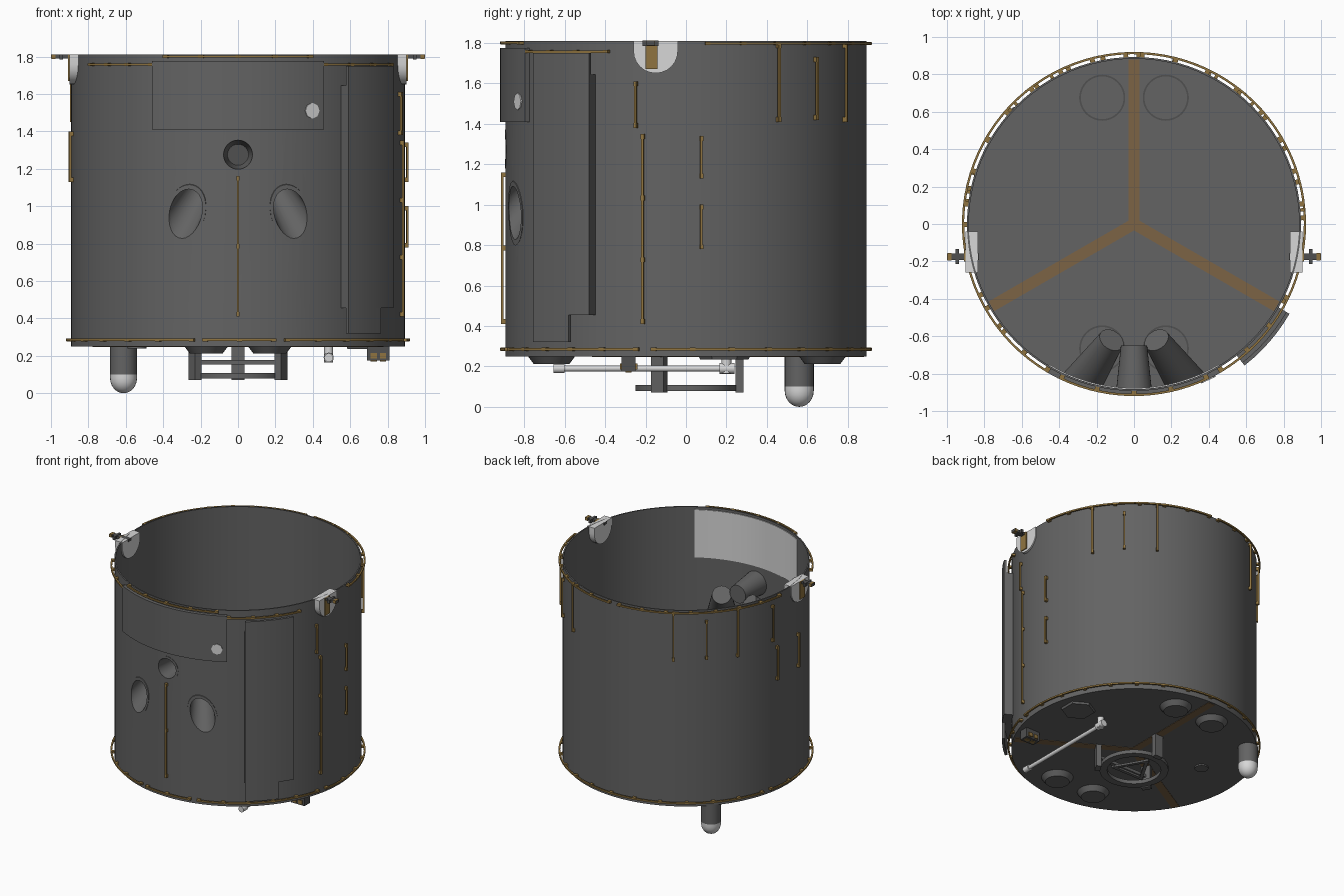
import bpy, bmesh, math
from mathutils import Vector, Matrix

if "Cube" in bpy.data.objects:
    bpy.data.objects.remove(bpy.data.objects["Cube"])

def mat(name, c):
    m = bpy.data.materials.new(name)
    m.diffuse_color = (*c, 1)
    m.use_nodes = True
    m.node_tree.nodes["Principled BSDF"].inputs["Base Color"].default_value = m.diffuse_color
    return m

GREY = mat("hull grey", (0.125, 0.125, 0.125))
DARK = mat("dark grey", (0.08, 0.08, 0.08))
WHITE = mat("white", (0.68, 0.68, 0.68))
GOLD = mat("gold", (0.28, 0.175, 0.05))
BROWN = mat("brown stripe", (0.2, 0.125, 0.06))
R = 0.893          # hull radius
rad = math.radians

def finish(name, bm, m):
    bmesh.ops.recalc_face_normals(bm, faces=bm.faces)
    me = bpy.data.meshes.new(name)
    bm.to_mesh(me)
    bm.free()
    me.materials.append(m)
    ob = bpy.data.objects.new(name, me)
    bpy.context.collection.objects.link(ob)
    return ob

def cone(name, p0, p1, r0, r1, m, seg=32):
    p0, p1 = Vector(p0), Vector(p1)
    d = p1 - p0
    bm = bmesh.new()
    bmesh.ops.create_cone(bm, cap_ends=True, segments=seg, radius1=r0, radius2=r1, depth=d.length,
                          matrix=Matrix.Translation((p0 + p1) / 2) @ d.to_track_quat('Z', 'Y').to_matrix().to_4x4())
    return finish(name, bm, m)

def box(name, x, y, z, m, rot=0):
    """Box from three (min, max) ranges, then turned about the z axis."""
    bm = bmesh.new()
    bmesh.ops.create_cube(bm, size=1)
    for v in bm.verts:
        v.co = [sum(r) / 2 + c * (r[1] - r[0]) for r, c in zip((x, y, z), v.co)]
    bm.transform(Matrix.Rotation(rad(rot), 4, 'Z'))
    return finish(name, bm, m)

def arc(name, r0, r1, a0, a1, z0, z1, m):
    """Curved slab; angles in degrees, a full turn makes a closed ring."""
    full = a1 - a0 >= 360
    n = max(2, round((a1 - a0) / 3.75))
    bm = bmesh.new()
    rows = []
    for i in range(n if full else n + 1):
        a = rad(a0 + (a1 - a0) * i / n)
        rows.append([bm.verts.new((r * math.cos(a), r * math.sin(a), z))
                     for r, z in ((r0, z0), (r1, z0), (r1, z1), (r0, z1))])
    for i in range(n):
        p, q = rows[i], rows[(i + 1) % len(rows)]
        for k in range(4):
            bm.faces.new((p[k], q[k], q[(k + 1) % 4], p[(k + 1) % 4]))
    if not full:
        bm.faces.new(rows[0])
        bm.faces.new(rows[-1])
    return finish(name, bm, m)

def boolean(ob, other, op):
    md = ob.modifiers.new("cut", 'BOOLEAN')
    md.object, md.operation, md.solver = other, op, 'EXACT'
    dg = bpy.context.evaluated_depsgraph_get()
    me = bpy.data.meshes.new_from_object(ob.evaluated_get(dg))
    ob.modifiers.clear()
    ob.data = me

def remove(ob):
    bpy.data.objects.remove(ob, do_unlink=True)

# Hull wall, floor and floor stripes
wall = arc("hull_wall", R - 0.01, R, 0, 360, 0.25, 1.81, GREY)
cone("floor", (0, 0, 0.25), (0, 0, 0.265), R - 0.005, R - 0.005, GREY, 96)
for a in (90, 210, 330):
    box("floor_stripe", (0, 0.88), (-0.03, 0.03), (0.247, 0.268), BROWN, a)

# Three thruster nozzles sunk in the front wall
trim = cone("trim", (0, 0, 0.1), (0, 0, 2), R + 0.003, R + 0.003, GREY, 96)
nozzles = [((0, -0.96, 1.275), (0, -0.65, 1.275), 0.103, 0.07)]
for s in (-1, 1):
    mouth, d = Vector((s * 0.275, -0.845, 0.98)), Vector((-s * 0.155, 0.225, 0.27))
    nozzles.append((mouth - d * 0.6, mouth + d, 0.131, 0.07))
for p0, p1, r0, r1 in nozzles:
    p0, p1 = Vector(p0), Vector(p1)
    d = (p1 - p0).normalized()
    tube = cone("nozzle", p0, p1, r0, r1, GREY)
    bore = cone("bore", p0 - d * 0.02, p1 - d * 0.05, r0 - 0.016, r1 - 0.014, GREY)
    boolean(tube, trim, 'INTERSECT')
    boolean(tube, bore, 'DIFFERENCE')
    boolean(wall, bore, 'DIFFERENCE')
    cone("nozzle_throat", p1 - d * 0.055, p1 - d * 0.045, r1 - 0.016, r1 - 0.016, DARK)
    remove(bore)
remove(trim)

# Front panel with white marker and pale inner lining
arc("front_panel", R - 0.005, 0.92, -120, -60, 1.41, 1.775, GREY)
arc("panel_lining", R - 0.016, R - 0.009, -121, -59, 1.41, 1.79, WHITE)
a = rad(-64.5)
cone("panel_marker", (0.91 * math.cos(a), 0.91 * math.sin(a), 1.51),
     (0.925 * math.cos(a), 0.925 * math.sin(a), 1.51), 0.042, 0.042, WHITE, 8)

# Tall equipment cover on the front right
arc("cover_body", R - 0.005, 0.945, -52, -30, 0.455, 1.645, GREY)
arc("cover_plate", 0.94, 0.96, -52, -30, 0.455, 1.75, GREY)
arc("cover_plate_lower", 0.94, 0.96, -52, -37.2, 0.32, 0.455, GREY)

# Ring handrails: start angle, end angle, height
rings = [(-116, -64, 1.8), (-151, -120, 1.757), (-60, -25, 1.757), (6, 88, 1.797), (92, 174, 1.797),
         (-74, -15, 0.285), (-11, 163, 0.285), (167, 255, 0.285), (258, 283, 0.285)]
for a0, a1, z in rings:
    arc("ring_rail", 0.908, 0.92, a0, a1, z - 0.006, z + 0.006, GOLD)
    n = max(2, round((a1 - a0) / 12))
    for i in range(n + 1):
        box("rail_bracket", (R - 0.005, 0.918), (-0.013, 0.013), (z - 0.008, z + 0.008), GOLD,
            a0 + 0.8 + (a1 - a0 - 1.6) * i / n)

# Upright handrails: angle, bottom, top
rails = [(-90, 0.41, 1.16), (-16, 1.38, 1.61), (-13.7, 0.41, 1.35), (4.8, 1.13, 1.34), (4.8, 0.78, 1.0),
         (169, 1.45, 1.74), (172, 1.13, 1.4), (189, 1.13, 1.4)]
for a0 in (30.5, 149.5, 60.8, 119.2):
    rails.append((a0, 1.41, 1.8))
for a0 in (45.5, 134.5):
    rails.append((a0, 1.42, 1.73))
for a0, z0, z1 in rails:
    box("upright_rail", (0.903, 0.915), (-0.006, 0.006), (z0, z1), GOLD, a0)
    n = max(1, round((z1 - z0) / 0.3))
    for i in range(n + 1):
        z = z0 + 0.012 + (z1 - z0 - 0.024) * i / n
        box("rail_bracket", (R - 0.005, 0.913), (-0.009, 0.009), (z - 0.012, z + 0.012), GOLD, a0)

# Side mounts: pale rounded cup, gold strap, pin with cross bar
for s in (-1, 1):
    bm = bmesh.new()
    pts = [(-0.15 + 0.11 * math.cos(rad(t)), 1.76 + 0.11 * math.sin(rad(t))) for t in range(180, 361, 15)]
    pts = [(-0.26, 1.81)] + pts + [(-0.04, 1.81)]
    f = bm.faces.new([bm.verts.new((s * 0.835, y, z)) for y, z in pts])
    ext = bmesh.ops.extrude_face_region(bm, geom=[f])
    for v in ext["geom"]:
        if isinstance(v, bmesh.types.BMVert):
            v.co.x = s * 0.9
    finish("side_cup", bm, WHITE)

    def span(a, b):
        return tuple(sorted((s * a, s * b)))
    box("cup_strap", span(0.895, 0.908), (-0.2, -0.14), (1.67, 1.81), GOLD)
    box("mount_pin", span(0.83, 1.0), (-0.193, -0.157), (1.79, 1.81), DARK)
    box("pin_cross", span(0.935, 0.955), (-0.215, -0.135), (1.785, 1.812), DARK)
    box("pin_tip", span(0.975, 0.998), (-0.196, -0.154), (1.788, 1.812), GOLD)

# Pads under the floor, with outline rings inside
for x in (-0.17, 0.17):
    for y in (-0.665, 0.675):
        cone("floor_pad", (x, y, 0.212), (x, y, 0.255), 0.088, 0.12, GREY)
        ring = arc("pad_outline", 0.114, 0.123, 0, 360, 0.262, 0.27, DARK)
        ring.location = (x, y, 0)

# Rounded antenna pod, pale at the tip
prof = [(0.072 * math.sin(rad(t)), 0.08 - 0.08 * math.cos(rad(t))) for t in range(15, 91, 15)]
prof += [(0.072, 0.1), (0.072, 0.255)]
bm = bmesh.new()
tip = bm.verts.new((0, 0, 0))
loops = [[bm.verts.new((r * math.cos(k * math.pi / 12), r * math.sin(k * math.pi / 12), z))
          for k in range(24)] for r, z in prof]
for k in range(24):
    j = (k + 1) % 24
    bm.faces.new((tip, loops[0][j], loops[0][k]))
    for lo, hi in zip(loops, loops[1:]):
        bm.faces.new((lo[k], lo[j], hi[j], hi[k]))
for f in bm.faces:
    f.material_index = 1 if f.calc_center_median().z < 0.095 else 0
pod = finish("antenna_pod", bm, GREY)
pod.data.materials.append(WHITE)
pod.location = (-0.612, 0.56, 0)

# Docking fixture: ring, three uprights, cross bar and triangle
arc("dock_ring", 0.195, 0.25, 0, 360, 0.078, 0.108, GREY)
for a in (90, 210, 330):
    box("dock_upright", (0.245, 0.285), (-0.035, 0.035), (0.07, 0.255), GREY, a)
    box("dock_triangle", (0.06, 0.085), (-0.14, 0.14), (0.085, 0.1), GREY, a + 60)
box("dock_cross_bar", (-0.24, 0.24), (-0.15, -0.12), (0.153, 0.177), GREY)

# Folded arm under the floor
cone("arm_rod", (0.485, -0.64, 0.19), (0.485, 0.2, 0.19), 0.015, 0.015, WHITE, 16)
cone("arm_end", (0.485, -0.655, 0.19), (0.485, -0.6, 0.19), 0.023, 0.023, WHITE, 16)
cone("arm_joint", (0.485, 0.165, 0.19), (0.485, 0.24, 0.19), 0.027, 0.027, WHITE, 16)
cone("arm_mount", (0.485, 0.2, 0.165), (0.485, 0.2, 0.255), 0.024, 0.024, WHITE, 16)

# Small fittings under the floor
cone("bottom_hatch", (0.69, 0.19, 0.235), (0.69, 0.19, 0.255), 0.12, 0.13, GREY, 6)
cone("bottom_cap", (-0.54, 0.12, 0.24), (-0.54, 0.12, 0.255), 0.05, 0.05, GREY)
box("bracket_box", (0.69, 0.81), (-0.32, -0.25), (0.175, 0.255), DARK)
for x in (0.725, 0.775):
    box("bracket_contact", (x - 0.017, x + 0.017), (-0.327, -0.24), (0.185, 0.215), GOLD)
    box("bracket_contact", (x - 0.017, x + 0.017), (-0.3, -0.27), (0.17, 0.18), GOLD)

# Smooth the round parts, keep hard edges
for ob in bpy.data.objects:
    ob.select_set(True)
    bpy.context.view_layer.objects.active = ob
bpy.ops.object.shade_smooth_by_angle(angle=rad(35))
